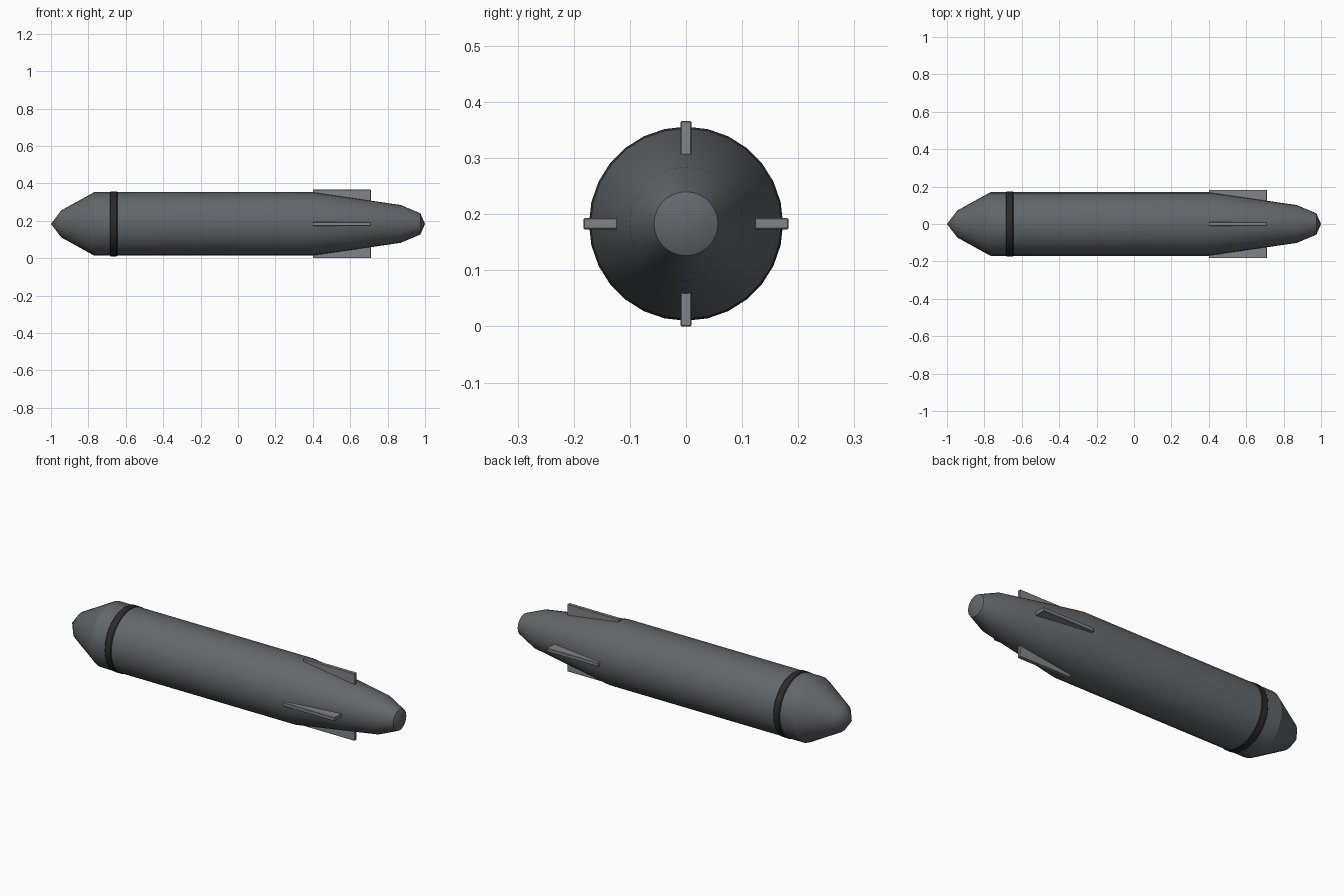
import bpy, bmesh, math
from mathutils import Matrix, Vector

if "Cube" in bpy.data.objects:
    bpy.data.objects.remove(bpy.data.objects["Cube"])

CZ = 0.183      # height of the long axis
SIDES = 28


def material(name, rgb):
    m = bpy.data.materials.new(name)
    m.diffuse_color = (*rgb, 1)
    m.use_nodes = True
    m.node_tree.nodes["Principled BSDF"].inputs["Base Color"].default_value = m.diffuse_color
    return m


hull_grey = material("hull grey", (0.125, 0.137, 0.145))
band_black = material("band black", (0.025, 0.025, 0.027))
fin_grey = material("fin grey", (0.22, 0.23, 0.245))


def finish(name, bm, mat):
    bmesh.ops.recalc_face_normals(bm, faces=bm.faces)
    mesh = bpy.data.meshes.new(name)
    bm.to_mesh(mesh)
    bm.free()
    ob = bpy.data.objects.new(name, mesh)
    bpy.context.collection.objects.link(ob)
    mesh.materials.append(mat)
    ob.location.z = CZ
    return ob


def lathe(name, profile, mat):
    """Spin (x, radius) points around the x axis."""
    bm = bmesh.new()
    verts = [bm.verts.new((x, 0, r)) for x, r in profile]
    edges = [bm.edges.new(p) for p in zip(verts, verts[1:])]
    bmesh.ops.spin(bm, geom=verts + edges, cent=(0, 0, 0), axis=(1, 0, 0),
                   angle=math.tau, steps=SIDES, use_duplicate=False)
    bmesh.ops.remove_doubles(bm, verts=bm.verts, dist=1e-4)
    ob = finish(name, bm, mat)
    bpy.ops.object.select_all(action='DESELECT')
    bpy.context.view_layer.objects.active = ob
    ob.select_set(True)
    bpy.ops.object.shade_smooth_by_angle(angle=math.radians(25))
    return ob


# Hull: pointed nose, straight tube, tapered tail
lathe("hull", [(-1, 0), (-0.945, 0.072), (-0.768, 0.170), (0.40, 0.170),
               (0.87, 0.101), (0.975, 0.057), (1, 0)], hull_grey)

# Raised dark band behind the nose
lathe("band", [(-0.685, 0.160), (-0.685, 0.170), (-0.681, 0.173),
               (-0.649, 0.173), (-0.645, 0.170), (-0.645, 0.160)], band_black)

# Four tail fins
for i, side in enumerate(("top", "front", "bottom", "back")):
    bm = bmesh.new()
    bmesh.ops.create_cube(bm, size=1)
    bmesh.ops.scale(bm, verts=bm.verts, vec=(0.31, 0.02, 0.063))
    bmesh.ops.translate(bm, verts=bm.verts, vec=(0.555, 0, 0.1515))
    bmesh.ops.bevel(bm, geom=bm.edges[:], offset=0.002, segments=1, affect='EDGES')
    bmesh.ops.rotate(bm, verts=bm.verts, cent=Vector(),
                     matrix=Matrix.Rotation(i * math.pi / 2, 3, 'X'))
    finish(side + "_fin", bm, fin_grey)
